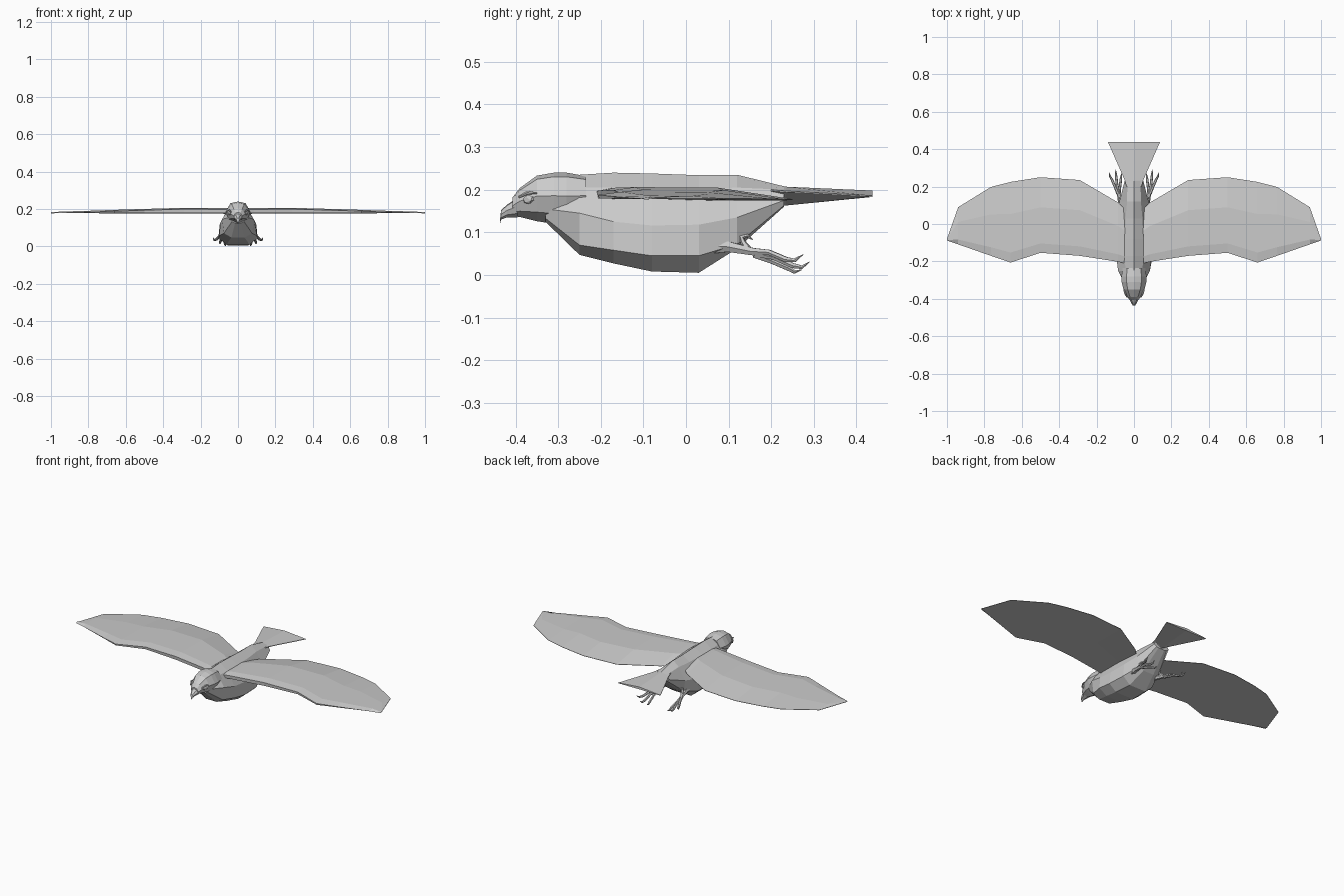
import bpy
from mathutils import Vector

if "Cube" in bpy.data.objects:
    bpy.data.objects.remove(bpy.data.objects["Cube"])


def make_object(name, verts, faces):
    mesh = bpy.data.meshes.new(name)
    mesh.from_pydata(verts, [], faces)
    ob = bpy.data.objects.new(name, mesh)
    bpy.context.collection.objects.link(ob)
    bpy.context.view_layer.objects.active = ob
    ob.select_set(True)
    bpy.ops.object.mode_set(mode='EDIT')
    bpy.ops.mesh.select_all(action='SELECT')
    bpy.ops.mesh.normals_make_consistent(inside=False)
    bpy.ops.object.mode_set(mode='OBJECT')
    ob.select_set(False)
    return ob


def loft(name, rings):
    """Bridge closed rings of equal size and cap both ends."""
    n = len(rings[0])
    verts = [p for r in rings for p in r]
    faces = [(i * n + j, i * n + (j + 1) % n, (i + 1) * n + (j + 1) % n, (i + 1) * n + j)
             for i in range(len(rings) - 1) for j in range(n)]
    faces += [tuple(range(n)), tuple(range(len(verts) - n, len(verts)))]
    return make_object(name, verts, faces)


def sym_ring(y, half):
    """Half section listed from top centre to bottom centre, mirrored in x."""
    return ([(x, y, z) for x, z in half] +
            [(-x, y, z) for x, z in reversed(half[1:-1])])


def mirror(ob):
    ob.modifiers.new("mirror", 'MIRROR')


def tube(name, pts, radii, sides_res=1):
    """Tapered low-poly tube on both sides of the bird."""
    for s, side in ((1, "left"), (-1, "right")):
        cu = bpy.data.curves.new(name, 'CURVE')
        cu.dimensions = '3D'
        cu.bevel_depth = 1.0
        cu.bevel_resolution = sides_res
        cu.use_fill_caps = True
        sp = cu.splines.new('POLY')
        sp.use_smooth = False
        sp.points.add(len(pts) - 1)
        for p, co, r in zip(sp.points, pts, radii):
            p.co = (s * co[0], co[1], co[2], 1)
            p.radius = r
        ob = bpy.data.objects.new(f"{name}_{side}", cu)
        bpy.context.collection.objects.link(ob)


# Body: y, top z, shoulder, flank, belly edge (x, z pairs), keel edge x, bottom z
body = [
    (-.33, .20, .03, .18, .045, .155, .032, .133, .015, .125),
    (-.25, .235, .045, .205, .085, .145, .075, .07, .035, .047),
    (-.17, .24, .05, .205, .095, .125, .10, .058, .05, .027),
    (-.08, .238, .05, .205, .098, .116, .105, .045, .06, .008),
    (.03, .234, .045, .202, .095, .118, .10, .045, .055, .005),
    (.12, .235, .037, .205, .078, .135, .07, .072, .035, .062),
    (.23, .208, .035, .2, .05, .175, .035, .163, .02, .16),
]
loft("body", [sym_ring(y, [(0, t), (a, b), (c, d), (e, f), (g, h), (0, h)])
              for y, t, a, b, c, d, e, f, g, h in body])

# Head and hooked beak: y, top z, bottom z, half width
def head_rings(rows):
    return [sym_ring(y, [(0, t), (.6 * w, t - .08 * (t - b)), (w, b + .55 * (t - b)),
                         (.75 * w, b + .2 * (t - b)), (0, b)]) for y, t, b, w in rows]

loft("head", head_rings([(-.235, .232, .13, .06), (-.28, .24, .118, .067),
                         (-.31, .24, .12, .066), (-.35, .233, .126, .056),
                         (-.39, .204, .136, .036), (-.407, .182, .138, .023)]))
loft("beak", head_rings([(-.395, .182, .135, .027), (-.42, .165, .135, .016),
                         (-.434, .152, .13, .008), (-.436, .135, .122, .002)]))

# Eyes: small faceted lenses set into the side of the head
bpy.ops.mesh.primitive_ico_sphere_add(subdivisions=1, radius=1, location=(.046, -.37, .177),
                                      rotation=(.25, 0, -.45))
eye = bpy.context.object
eye.name = "eyes"
eye.scale = (.006, .015, .011)
bpy.ops.object.transform_apply(location=True, rotation=True, scale=True)
mirror(eye)

# Brow ridges
tube("brow", [(.036, -.392, .183), (.047, -.372, .193), (.055, -.35, .192)],
     [.003, .005, .002])

# Wings: x, leading y, trailing y, crest z
wing = [(.02, -.215, .05, .204), (.085, -.2, .115, .206), (.29, -.168, .235, .207),
        (.5, -.152, .25, .201), (.66, -.204, .225, .196), (.765, -.168, .198, .192),
        (.94, -.107, .09, .187), (1, -.086, -.08, .184)]
sections = []
for x, le, te, z in wing:
    chord = te - le
    sections.append([(x, le, .179), (x, le - 0.002, z - .008), (x, le + .12 * chord, z - .001),
                     (x, le + .6 * chord, z - .002), (x, te, .180 - .004 * (1 - x)),
                     (x, te, .178 - .004 * (1 - x)), (x, le + .5 * chord, .178)])
mirror(loft("wings", sections))

# Tail fan
tail = [(.20, .208, .2, .165, .04), (.235, .207, .197, .163, .05),
        (.438, .198, .186, .184, .139)]
loft("tail", [sym_ring(y, [(0, t), (w, s), (w, s - .003), (0, b)]) for y, t, s, b, w in tail])

# Legs tucked back
tube("leg", [(.06, .04, .07), (.07, .10, .066), (.083, .17, .052)], [.025, .014, .009])

# Toes: base to curved claw tip
toes = {"outer_toe": [(.085, .16, .055), (.1, .195, .053), (.117, .235, .036), (.128, .255, .034), (.133, .275, .048)],
        "middle_toe": [(.083, .165, .05), (.09, .205, .042), (.095, .25, .022), (.097, .272, .018), (.098, .29, .031)],
        "inner_toe": [(.08, .16, .048), (.075, .20, .033), (.07, .24, .016), (.068, .255, .007), (.066, .272, .012)],
        "hind_toe": [(.078, .15, .055), (.07, .135, .075), (.066, .13, .088), (.064, .145, .092), (.062, .157, .082)]}
for toe_name, path in toes.items():
    tube(toe_name, path, [.009, .007, .007, .005, .0008])
